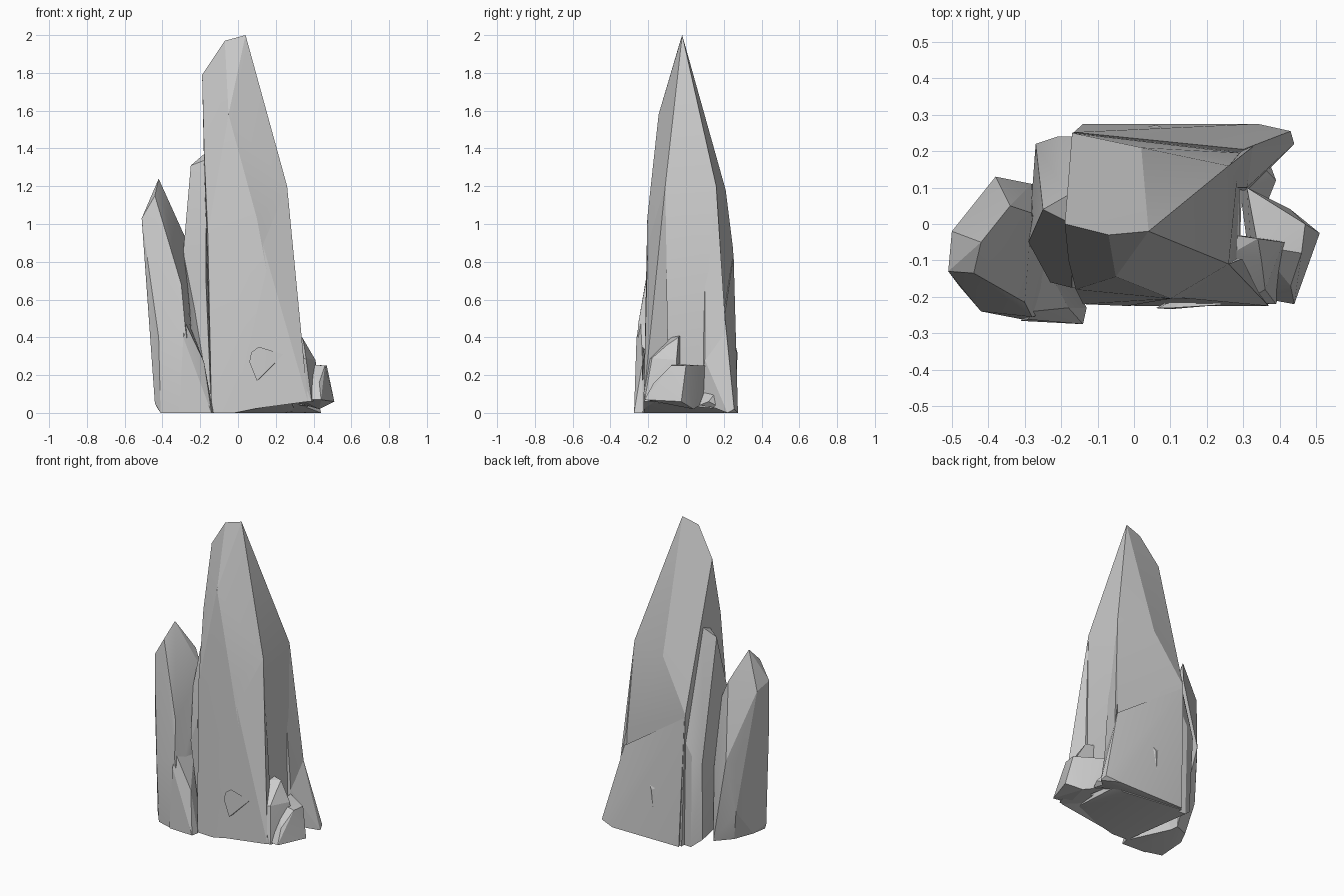
import bpy, bmesh, math


def rock(name, pts):
    """Faceted chunk of stone: convex hull of a few corner points."""
    bm = bmesh.new()
    for p in pts:
        bm.verts.new(p)
    bmesh.ops.convex_hull(bm, input=bm.verts[:])
    loose = [v for v in bm.verts if not v.link_faces]
    bmesh.ops.delete(bm, geom=loose, context='VERTS')
    bmesh.ops.recalc_face_normals(bm, faces=bm.faces[:])
    me = bpy.data.meshes.new(name)
    bm.to_mesh(me)
    bm.free()
    ob = bpy.data.objects.new(name, me)
    bpy.context.collection.objects.link(ob)
    bpy.ops.object.select_all(action='DESELECT')
    ob.select_set(True)
    bpy.context.view_layer.objects.active = ob
    bpy.ops.object.shade_smooth_by_angle(angle=math.radians(16))
    return ob


# Tall central spire
rock("main_spire", [
    (0.04, -0.02, 2.0), (-0.07, -0.03, 1.97), (-0.19, 0.0, 1.79),
    (-0.05, -0.145, 1.58), (-0.18, -0.10, 1.40), (0.02, 0.21, 1.18),
    (0.26, 0.16, 1.2), (0.26, -0.11, 1.2), (0.10, -0.205, 1.03),
    (-0.16, -0.18, 0.95), (-0.17, 0.25, 0.86), (0.29, 0.195, 0.6),
    (-0.14, -0.22, 0.0), (-0.02, -0.225, 0.0), (0.28, -0.21, 0.06),
    (0.29, -0.08, 0.07), (0.29, 0.12, 0.05), (0.30, 0.20, 0.02),
    (0.25, 0.20, 0.0), (-0.15, 0.26, 0.0)])

# Flared buttresses leaving a groove on the right side
rock("front_buttress", [
    (0.26, -0.11, 1.2), (0.10, -0.20, 1.0), (0.28, -0.15, 0.78),
    (0.32, -0.18, 0.4), (0.37, -0.225, 0.06), (0.31, -0.09, 0.07),
    (0.0, -0.225, 0.01), (0.1, -0.1, 0.06)])
rock("back_buttress", [
    (0.26, 0.16, 1.2), (0.26, 0.10, 1.0), (0.295, 0.20, 0.6),
    (0.33, 0.215, 0.38), (0.31, 0.10, 0.3), (0.34, 0.20, 0.02),
    (0.31, 0.09, 0.05), (0.2, 0.1, 0.05)])
rock("back_foot", [
    (0.30, 0.205, 0.52), (-0.165, 0.252, 0.84), (-0.14, 0.275, 0.0),
    (0.34, 0.275, 0.0), (0.43, 0.255, 0.02), (0.44, 0.22, 0.0),
    (0.335, 0.21, 0.36), (0.31, 0.10, 0.28), (0.31, 0.09, 0.05),
    (-0.10, 0.15, 0.02)])

# Thin slab between the two spires
rock("middle_shard", [
    (-0.18, 0.08, 1.37), (-0.25, 0.04, 1.31), (-0.17, 0.0, 1.34),
    (-0.29, -0.05, 0.85), (-0.27, 0.22, 0.55), (-0.21, 0.24, 0.6),
    (-0.23, -0.16, 0.55), (-0.17, -0.175, 0.7), (-0.15, 0.24, 0.7),
    (-0.26, 0.20, 0.05), (-0.20, 0.235, 0.0), (-0.13, 0.23, 0.0),
    (-0.14, -0.18, 0.0), (-0.24, -0.04, 0.2)])

# Left spire, leaning away from the shard
rock("left_spire", [
    (-0.42, -0.05, 1.24), (-0.44, -0.135, 1.15), (-0.50, -0.02, 1.0),
    (-0.51, -0.13, 1.03), (-0.34, 0.05, 1.05), (-0.28, 0.03, 0.93),
    (-0.38, 0.13, 0.57), (-0.42, 0.08, 0.54), (-0.41, 0.07, 0.22),
    (-0.28, 0.11, 0.5), (-0.48, -0.17, 0.68), (-0.30, -0.215, 0.68),
    (-0.28, -0.255, 0.46), (-0.42, -0.24, 0.40), (-0.44, -0.20, 0.05),
    (-0.41, -0.23, 0.0), (-0.43, -0.08, 0.03), (-0.37, 0.03, 0.02),
    (-0.26, 0.09, 0.0), (-0.29, -0.265, 0.0), (-0.25, -0.24, 0.3),
    (-0.22, -0.25, 0.0)])
rock("left_spire_foot", [
    (-0.28, -0.24, 0.48), (-0.27, -0.06, 0.5), (-0.18, -0.23, 0.27),
    (-0.13, -0.23, 0.0), (-0.14, -0.275, 0.0), (-0.29, -0.262, 0.4),
    (-0.31, -0.266, 0.0), (-0.26, 0.05, 0.0)])

# Fallen blocks at the right foot
rock("square_block", [
    (0.29, 0.10, 0.06), (0.31, 0.10, 0.25), (0.51, -0.025, 0.06),
    (0.47, 0.0, 0.25), (0.46, -0.08, 0.25), (0.43, 0.04, 0.02),
    (0.44, -0.22, 0.07), (0.43, -0.17, 0.16), (0.33, -0.20, 0.07),
    (0.34, -0.06, 0.26)])
rock("leaning_block", [
    (0.27, -0.03, 0.41), (0.34, -0.04, 0.40), (0.27, -0.08, 0.40),
    (0.41, -0.05, 0.28), (0.35, -0.10, 0.36), (0.36, -0.18, 0.29),
    (0.30, -0.215, 0.28), (0.44, -0.05, 0.07), (0.39, -0.22, 0.06),
    (0.28, -0.215, 0.06), (0.28, -0.03, 0.06)])
rock("back_rubble", [
    (0.30, 0.10, 0.12), (0.36, 0.15, 0.10), (0.39, 0.12, 0.06),
    (0.37, 0.07, 0.04), (0.36, 0.20, 0.02), (0.28, 0.16, 0.04)])

# Small chips bedded in the front and back faces
rock("front_chip", [
    (0.07, -0.23, 0.32), (0.11, -0.23, 0.35), (0.24, -0.222, 0.31),
    (0.10, -0.234, 0.17), (0.06, -0.231, 0.27), (0.2, -0.15, 0.25)])
rock("back_chip", [
    (0.02, 0.262, 0.34), (0.08, 0.264, 0.35), (0.06, 0.272, 0.32),
    (0.05, 0.270, 0.20), (0.05, 0.20, 0.28)])
